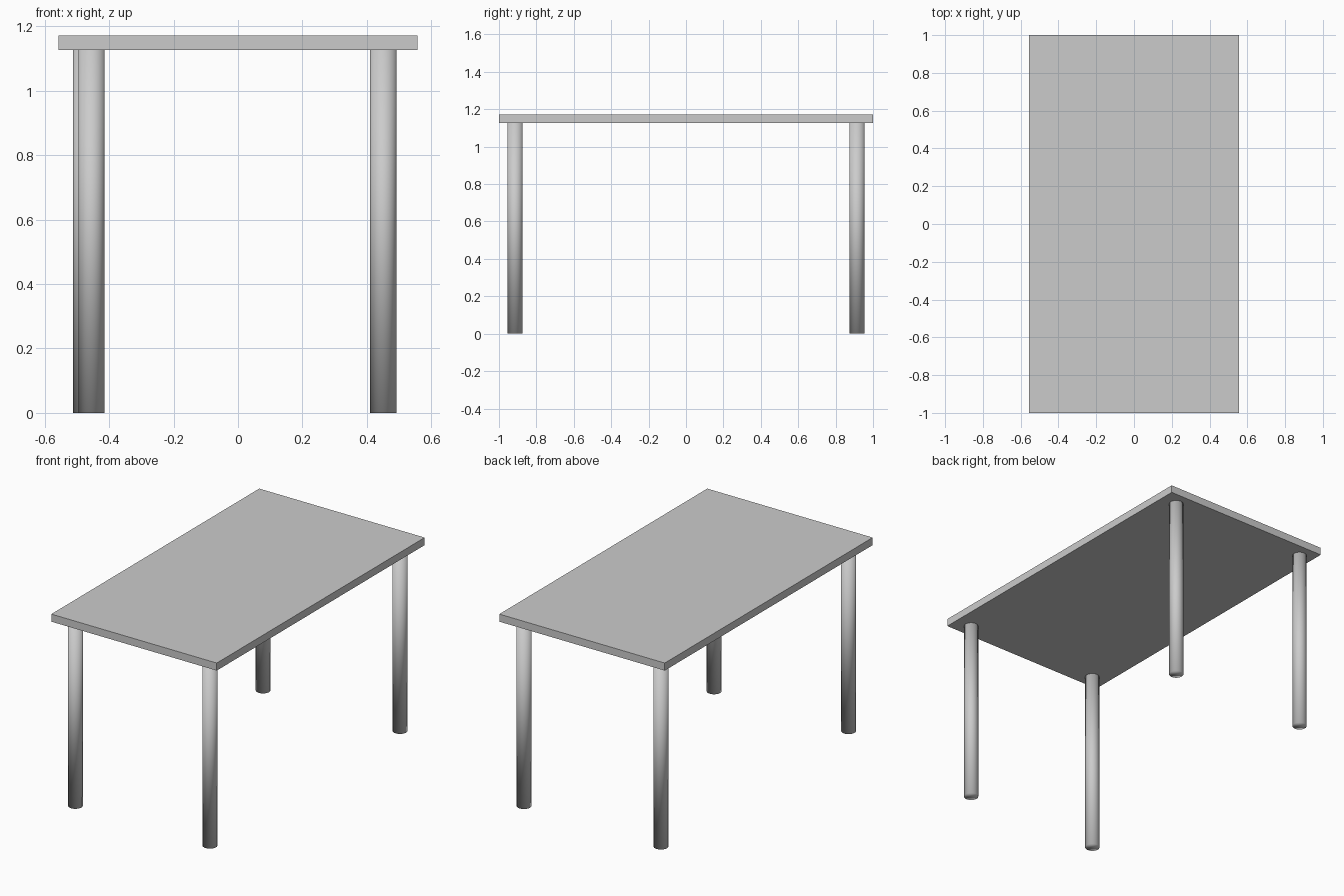
import bpy

default_cube = bpy.data.objects.get("Cube")
if default_cube:
    bpy.data.objects.remove(default_cube, do_unlink=True)

# Single grey finish
GREY = (0.6, 0.6, 0.6, 1.0)
grey = bpy.data.materials.new("light_grey")
grey.use_nodes = True
grey.diffuse_color = GREY
grey.node_tree.nodes["Principled BSDF"].inputs["Base Color"].default_value = GREY

WIDTH, LENGTH, HEIGHT = 1.114, 2.0, 1.172
THICKNESS = 0.046
LEG_HEIGHT = HEIGHT - THICKNESS
LEG_RADIUS = 0.041
LEG_Y = 0.914


def finish(name):
    obj = bpy.context.object
    obj.name = obj.data.name = name
    obj.data.materials.append(grey)
    return obj


# Flat rectangular top
bpy.ops.mesh.primitive_cube_add(size=1, location=(0, 0, HEIGHT - THICKNESS / 2))
table_top = finish("table_top")
table_top.scale = (WIDTH, LENGTH, THICKNESS)
bpy.ops.object.transform_apply(location=False, rotation=False, scale=True)


# Round legs, shaded smoothly right over their end caps
def add_leg(name, x, y):
    bpy.ops.mesh.primitive_cylinder_add(
        vertices=32, radius=LEG_RADIUS, depth=LEG_HEIGHT,
        location=(x, y, LEG_HEIGHT / 2))
    finish(name)
    bpy.ops.object.shade_smooth()


add_leg("front_left_leg", 0.451, -LEG_Y)
add_leg("front_right_leg", -0.455, -LEG_Y)
add_leg("back_left_leg", 0.451, LEG_Y)
add_leg("back_right_leg", -0.471, LEG_Y)
